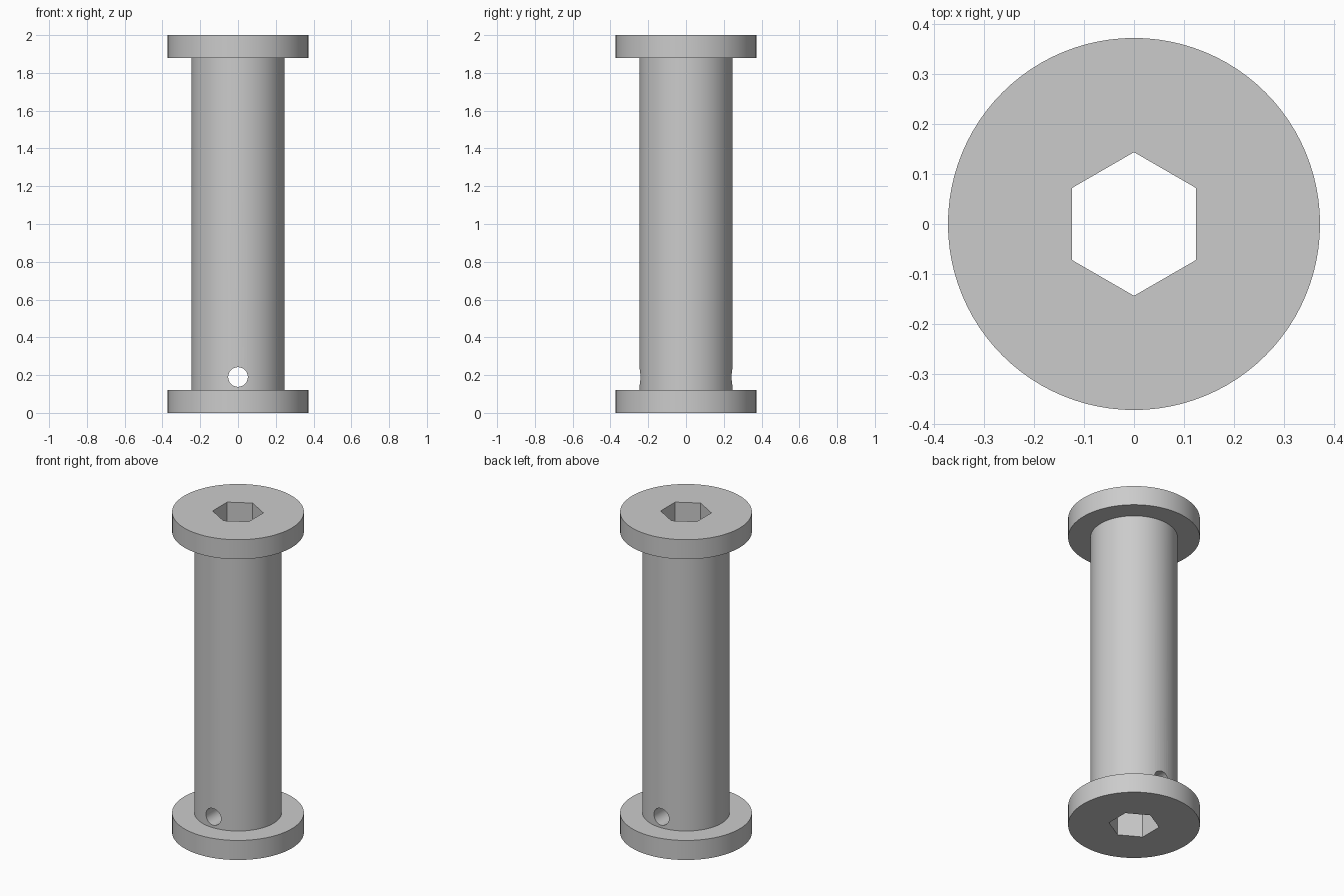
import bpy
import math

cube = bpy.data.objects.get("Cube")
if cube:
    bpy.data.objects.remove(cube, do_unlink=True)

HEIGHT = 2.0
FLANGE_RADIUS, FLANGE_THICKNESS = 0.373, 0.122
SHAFT_RADIUS = 0.247
HEX_RADIUS = 0.144
PIN_RADIUS, PIN_HEIGHT = 0.052, 0.19
SEGMENTS = 96

# Single grey material
grey = bpy.data.materials.new("plain grey")
grey.use_nodes = True
colour = (0.6, 0.6, 0.6, 1)
grey.diffuse_color = colour
grey.node_tree.nodes["Principled BSDF"].inputs["Base Color"].default_value = colour


def lathe(name, profile, segments):
    """Revolve (radius, z) points around z and close both ends."""
    verts = [(r * math.cos(a), r * math.sin(a), z)
             for r, z in profile
             for a in (2 * math.pi * i / segments for i in range(segments))]
    faces = [tuple(reversed(range(segments)))]
    for ring in range(len(profile) - 1):
        low, high = ring * segments, (ring + 1) * segments
        for i in range(segments):
            j = (i + 1) % segments
            faces.append((low + i, low + j, high + j, high + i))
    faces.append(tuple(range(len(verts) - segments, len(verts))))
    mesh = bpy.data.meshes.new(name)
    mesh.from_pydata(verts, [], faces)
    mesh.materials.append(grey)
    obj = bpy.data.objects.new(name, mesh)
    bpy.context.collection.objects.link(obj)
    return obj


def cut(target, cutter):
    """Subtract the cutter for good, then remove it."""
    cutter.hide_render = True
    mod = target.modifiers.new("cut", "BOOLEAN")
    mod.operation = "DIFFERENCE"
    mod.solver = "EXACT"
    mod.object = cutter
    bpy.context.view_layer.objects.active = target
    bpy.ops.object.modifier_apply(modifier=mod.name)
    bpy.data.objects.remove(cutter, do_unlink=True)


# Shaft with a flange at each end
t = FLANGE_THICKNESS
spool = lathe("flanged_shaft", [
    (FLANGE_RADIUS, 0), (FLANGE_RADIUS, t), (SHAFT_RADIUS, t),
    (SHAFT_RADIUS, HEIGHT - t), (FLANGE_RADIUS, HEIGHT - t),
    (FLANGE_RADIUS, HEIGHT)], SEGMENTS)

# Hexagonal bore through the whole length, corners pointing front and back
bore = lathe("hex_bore_cutter", [(HEX_RADIUS, -0.1), (HEX_RADIUS, HEIGHT + 0.1)], 6)
bore.rotation_euler.z = math.radians(30)
cut(spool, bore)

# Round cross hole from front to back, just above the lower flange
pin = lathe("pin_hole_cutter", [(PIN_RADIUS, -0.5), (PIN_RADIUS, 0.5)], 48)
pin.rotation_euler.x = math.radians(90)
pin.location.z = PIN_HEIGHT
cut(spool, pin)

# Smooth round walls, crisp edges
bpy.ops.object.select_all(action="DESELECT")
spool.select_set(True)
bpy.context.view_layer.objects.active = spool
bpy.ops.object.shade_smooth_by_angle(angle=math.radians(30))
